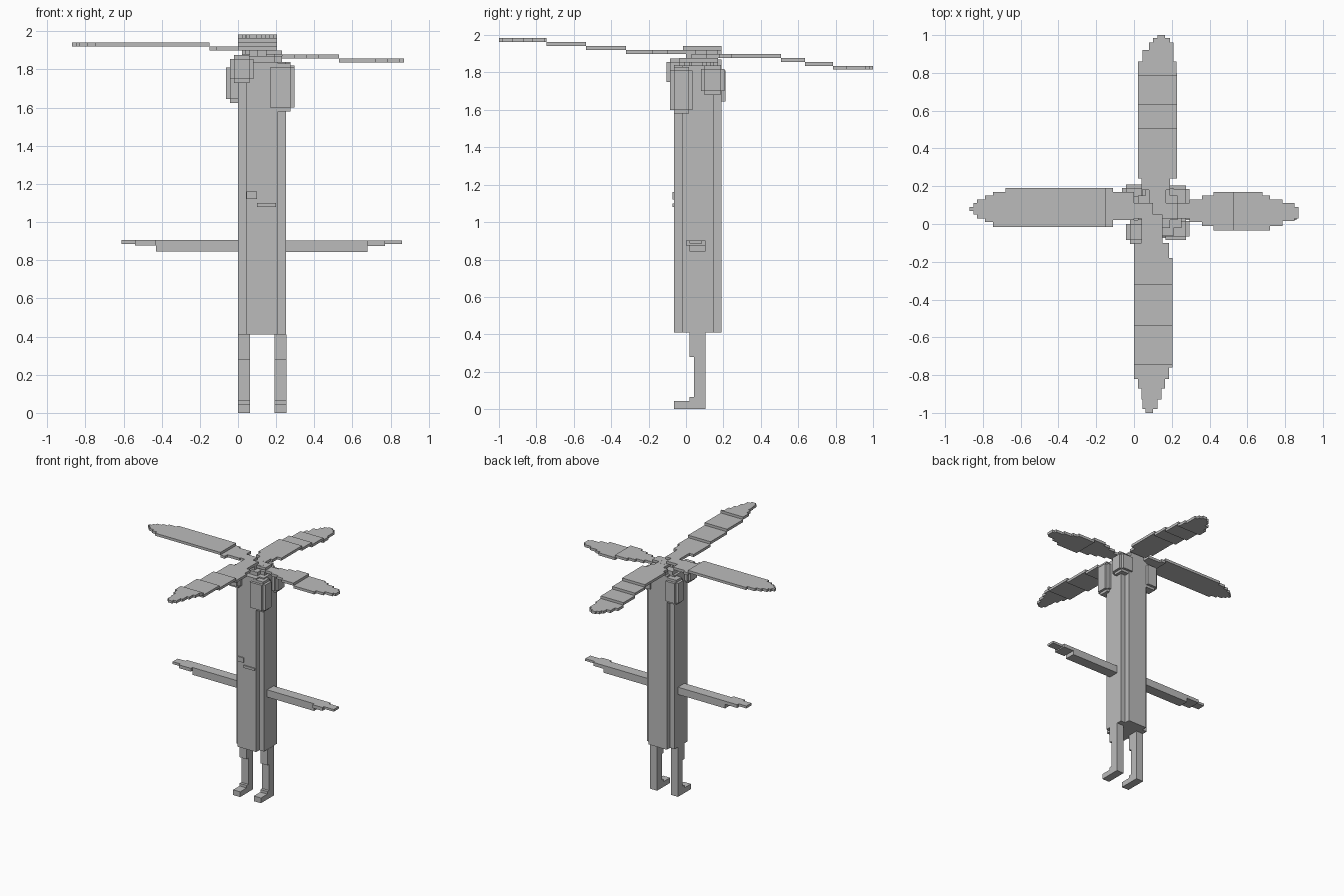
import bpy, bmesh

if "Cube" in bpy.data.objects:
    bpy.data.objects.remove(bpy.data.objects["Cube"])

grey = bpy.data.materials.new("plain grey")
grey.diffuse_color = (0.5, 0.5, 0.5, 1)
grey.use_nodes = True
grey.node_tree.nodes["Principled BSDF"].inputs["Base Color"].default_value = grey.diffuse_color


def prism(name, outline, z0, z1):
    """Extrude a flat outline from z0 up to z1."""
    bm = bmesh.new()
    face = bm.faces.new([bm.verts.new((x, y, z0)) for x, y in outline])
    top = bmesh.ops.extrude_face_region(bm, geom=[face])["geom"]
    bmesh.ops.translate(bm, vec=(0, 0, z1 - z0),
                        verts=[v for v in top if isinstance(v, bmesh.types.BMVert)])
    bmesh.ops.recalc_face_normals(bm, faces=bm.faces)
    mesh = bpy.data.meshes.new(name)
    bm.to_mesh(mesh)
    bm.free()
    mesh.materials.append(grey)
    ob = bpy.data.objects.new(name, mesh)
    bpy.context.collection.objects.link(ob)
    return ob


def box(name, x, y, z):
    return prism(name, [(x[0], y[0]), (x[1], y[0]), (x[1], y[1]), (x[0], y[1])], *z)


def plus(x, y, n):
    """Rectangle outline with square notches of size n at its corners."""
    (a, b), (c, d) = x, y
    return [(a + n, c), (b - n, c), (b - n, c + n), (b, c + n), (b, d - n), (b - n, d - n),
            (b - n, d), (a + n, d), (a + n, d - n), (a, d - n), (a, c + n), (a + n, c + n)]


def frond(name, axis, start, steps, tiers):
    """Stepped leaf: steps are (end, low, high); tiers are (end, bottom z)."""
    lo_t = start
    for i, (tier_end, z) in enumerate(tiers):
        high, low, a = [], [], start
        for end, lo, hi in steps:
            s = sorted((a, end))
            t = sorted((lo_t, tier_end))
            p, q = max(s[0], t[0]), min(s[1], t[1])
            if q - p > 1e-4:
                if end < a:
                    p, q = q, p
                high += [(p, hi), (q, hi)]
                low += [(p, lo), (q, lo)]
            a = end
        pts = high + low[::-1]
        if axis == "y":
            pts = [(v, u) for u, v in pts]
        prism(f"{name}_{i + 1}", pts, z, z + 0.021)
        lo_t = tier_end


# Trunk with grooved corners, and the crown stem on top
prism("trunk", plus((0, 0.252), (-0.064, 0.19), 0.042), 0.41, 1.84)
prism("crown_base", plus((0.02, 0.23), (-0.02, 0.19), 0.04), 1.84, 1.87)
prism("crown_stem", plus((0.06, 0.19), (0, 0.13), 0.04), 1.87, 1.90)

# Shallow ridges on the front of the trunk
box("front_ridge_upper", (0.045, 0.10), (-0.073, -0.063), (1.12, 1.16))
box("front_ridge_lower", (0.10, 0.20), (-0.073, -0.063), (1.08, 1.10))

# Legs and forward-pointing feet
for side, x in (("left", (0, 0.064)), ("right", (0.19, 0.254))):
    box(f"{side}_thigh", x, (0.02, 0.105), (0.28, 0.41))
    box(f"{side}_shin", x, (0.043, 0.105), (0.043, 0.28))
    box(f"{side}_ankle", x, (0.02, 0.043), (0.043, 0.064))
    box(f"{side}_foot", x, (-0.064, 0.105), (0, 0.043))

# Arms with thinner hands
box("left_arm", (-0.43, 0), (0.02, 0.105), (0.845, 0.905))
box("left_hand", (-0.54, -0.43), (0, 0.105), (0.878, 0.905))
box("left_fingers", (-0.61, -0.54), (0.02, 0.085), (0.885, 0.905))
box("right_arm", (0.25, 0.68), (0.02, 0.105), (0.843, 0.903))
box("right_hand", (0.68, 0.77), (0, 0.105), (0.875, 0.903))
box("right_fingers", (0.77, 0.86), (0.02, 0.085), (0.885, 0.903))

# Fruit around the top of the trunk
fruits = {
    "front_right_fruit": ((0.148, 0.295), (-0.085, 0.035), (1.58, 1.83)),
    "front_left_fruit": ((-0.042, 0.08), (-0.105, 0.02), (1.73, 1.875)),
    "back_left_fruit": ((-0.063, 0.06), (0.10, 0.21), (1.625, 1.83)),
    "back_right_fruit": ((0.165, 0.295), (0.08, 0.205), (1.68, 1.84)),
}
for name, (x, y, z) in fruits.items():
    e = 0.02
    box(name + "_cap_low", (x[0] + e, x[1] - e), (y[0] + e, y[1] - e), (z[0], z[0] + e))
    prism(name, plus(x, y, e), z[0] + e, z[1] - e)
    box(name + "_cap_high", (x[0] + e, x[1] - e), (y[0] + e, y[1] - e), (z[1] - e, z[1]))

# Four leaves, each stepping up or down along its length
frond("left_frond", "x", 0.10,
      [(0, 0.03, 0.11), (-0.11, 0.02, 0.17), (-0.68, -0.015, 0.19), (-0.747, -0.015, 0.17),
       (-0.79, 0.01, 0.15), (-0.83, 0.03, 0.13), (-0.85, 0.05, 0.11), (-0.87, 0.07, 0.09)],
      [(-0.15, 1.90), (-0.87, 1.921)])
frond("right_frond", "x", 0.15,
      [(0.295, 0.03, 0.11), (0.36, 0.01, 0.13), (0.42, -0.01, 0.15), (0.68, -0.035, 0.17),
       (0.72, -0.035, 0.15), (0.785, -0.01, 0.13), (0.85, 0.015, 0.11), (0.87, 0.03, 0.09)],
      [(0.23, 1.878), (0.53, 1.857), (0.87, 1.836)])
frond("front_frond", "y", 0.05,
      [(-0.10, 0.04, 0.15), (-0.18, 0, 0.185), (-0.76, 0, 0.205), (-0.82, 0, 0.185),
       (-0.87, 0.02, 0.165), (-0.93, 0.04, 0.145), (-0.98, 0.045, 0.125), (-1.0, 0.06, 0.10)],
      [(-0.32, 1.90), (-0.535, 1.921), (-0.745, 1.942), (-1.0, 1.963)])
frond("back_frond", "y", 0.08,
      [(0.18, 0.08, 0.17), (0.24, 0.04, 0.19), (0.80, 0.02, 0.228), (0.86, 0.02, 0.225),
       (0.92, 0.045, 0.21), (0.96, 0.08, 0.21), (0.985, 0.10, 0.19), (1.0, 0.125, 0.165)],
      [(0.508, 1.878), (0.636, 1.857), (0.786, 1.836), (1.0, 1.815)])
